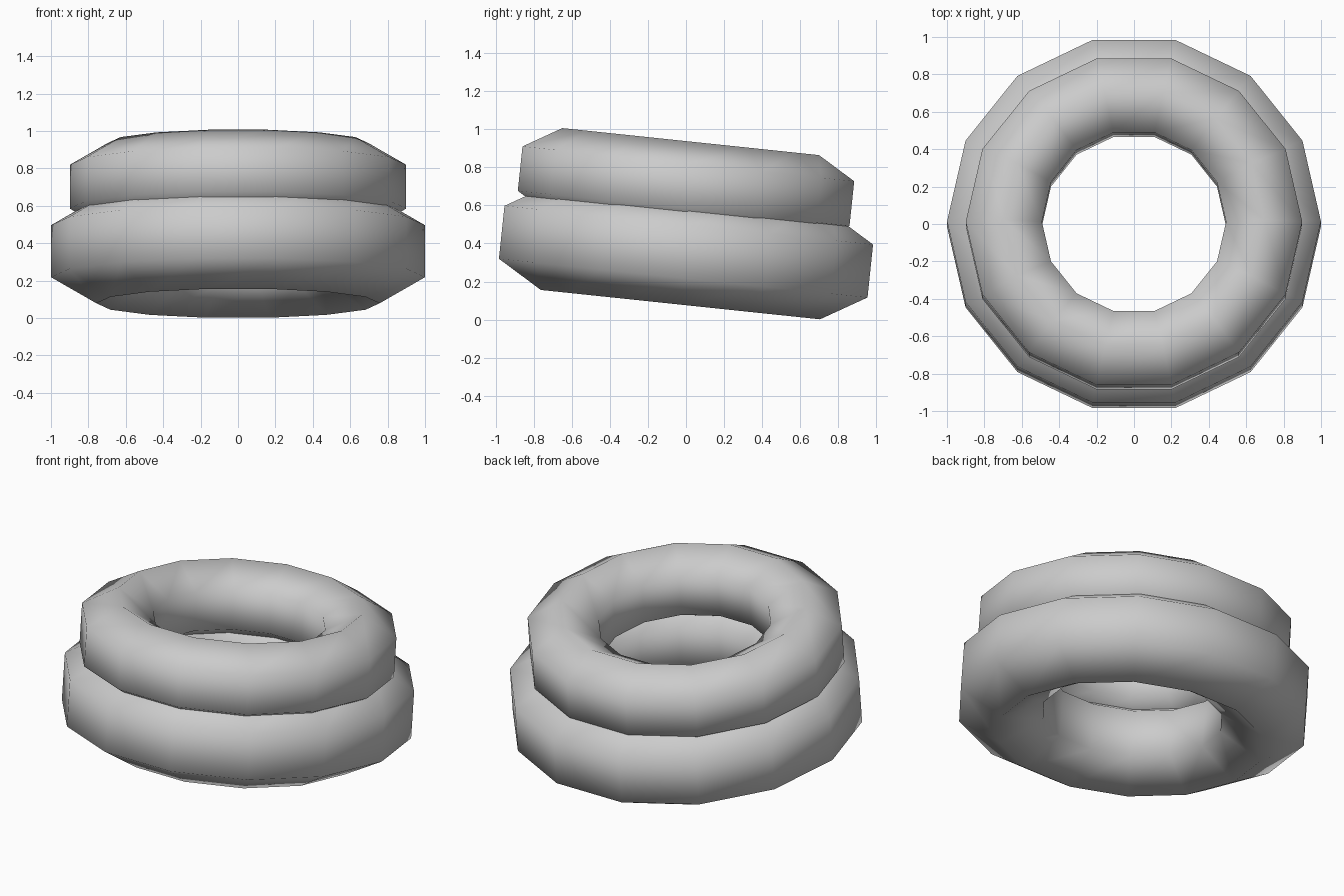
import bpy, bmesh
from math import pi, sin, cos, radians

if "Cube" in bpy.data.objects:
    bpy.data.objects.remove(bpy.data.objects["Cube"])

MAJOR, MINOR = 14, 6
TILT = radians(-6)


def ring(name, ring_radius, tube_radius, z):
    bm = bmesh.new()
    # Hexagonal tube section with flat outer and inner walls
    loops = []
    for i in range(MAJOR):
        a = 2 * pi * i / MAJOR
        loop = []
        for j in range(MINOR):
            b = 2 * pi * (j + 0.5) / MINOR
            r = ring_radius + tube_radius * cos(b)
            loop.append(bm.verts.new((r * cos(a), r * sin(a), tube_radius * sin(b))))
        loops.append(loop)
    # Bridge neighbouring sections
    for i in range(MAJOR):
        p, q = loops[i], loops[(i + 1) % MAJOR]
        for j in range(MINOR):
            k = (j + 1) % MINOR
            bm.faces.new((p[j], q[j], q[k], p[k])).smooth = True
    bmesh.ops.recalc_face_normals(bm, faces=bm.faces)
    mesh = bpy.data.meshes.new(name)
    bm.to_mesh(mesh)
    bm.free()
    obj = bpy.data.objects.new(name, mesh)
    obj.location = (0, 0, z)
    obj.rotation_euler = (TILT, 0, 0)
    bpy.context.collection.objects.link(obj)
    return obj


# Two stacked rings, both leaning down towards the back
ring("lower_ring", 0.757, 0.28, 0.357)
ring("upper_ring", 0.696, 0.235, 0.702)
